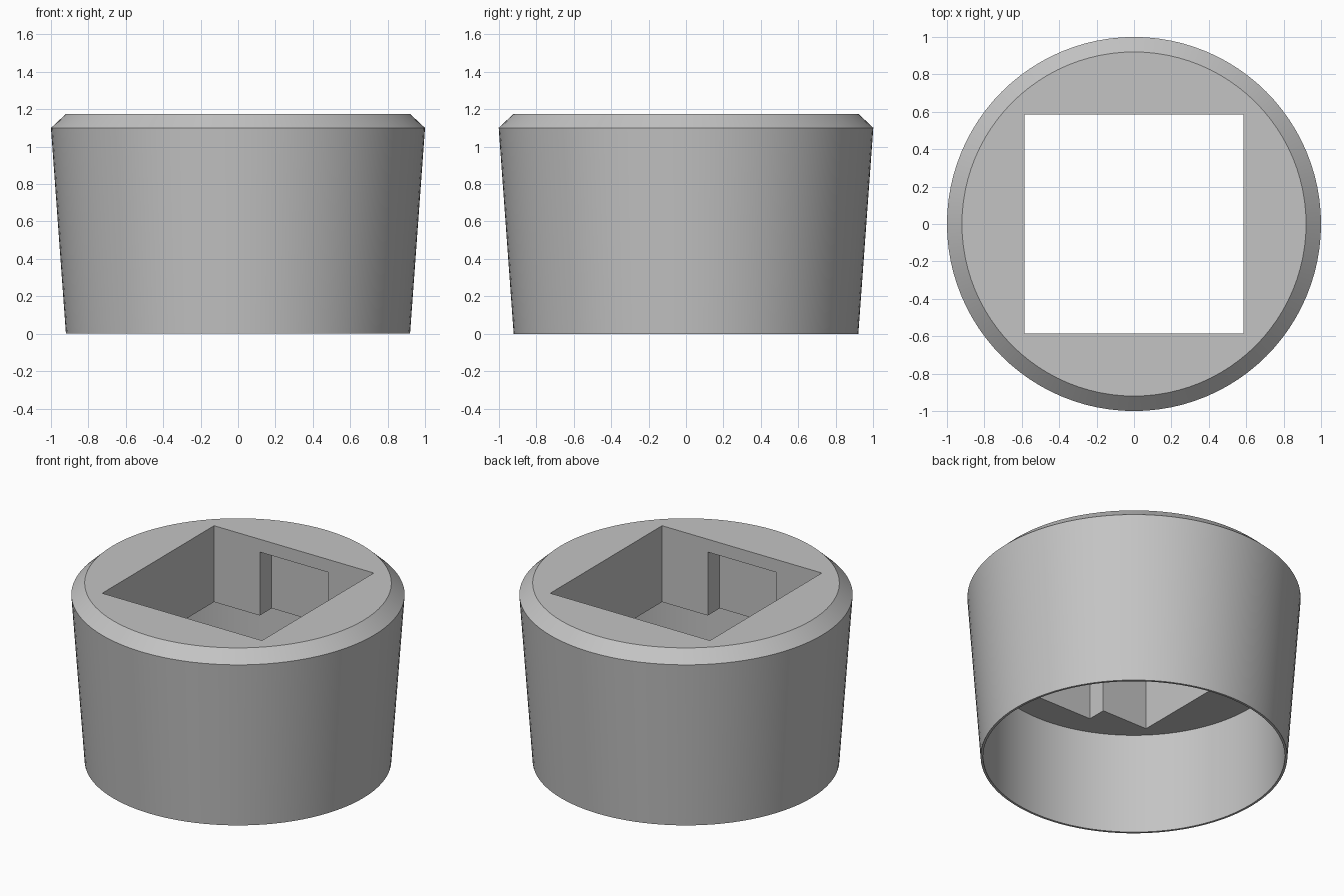
import bpy, bmesh, math

old = bpy.data.objects.get("Cube")
if old:
    bpy.data.objects.remove(old, do_unlink=True)

SEGMENTS = 96
HEIGHT, CEILING = 1.175, 0.67

grey = bpy.data.materials.new("plain grey")
grey.use_nodes = True
colour = (0.55, 0.55, 0.55, 1)
grey.diffuse_color = colour
grey.node_tree.nodes["Principled BSDF"].inputs["Base Color"].default_value = colour


def make_object(name, bm):
    bmesh.ops.recalc_face_normals(bm, faces=bm.faces)
    mesh = bpy.data.meshes.new(name)
    bm.to_mesh(mesh)
    bm.free()
    mesh.materials.append(grey)
    obj = bpy.data.objects.new(name, mesh)
    bpy.context.collection.objects.link(obj)
    return obj


def box_cutter(name, half_x, half_y, low, high):
    bm = bmesh.new()
    bmesh.ops.create_cube(bm, size=2)
    bmesh.ops.scale(bm, vec=(half_x, half_y, (high - low) / 2), verts=bm.verts)
    bmesh.ops.translate(bm, vec=(0, 0, (high + low) / 2), verts=bm.verts)
    obj = make_object(name, bm)
    obj.hide_render = True
    return obj


# Tapered round body with a chamfered top and a straight bore below
profile = [(0, CEILING), (0.905, CEILING), (0.905, 0), (0.92, 0),
           (1, 1.1), (0.92, HEIGHT), (0, HEIGHT)]
bm = bmesh.new()
points = [bm.verts.new((r, 0, z)) for r, z in profile]
edges = [bm.edges.new(pair) for pair in zip(points, points[1:])]
bmesh.ops.spin(bm, geom=points + edges, axis=(0, 0, 1), cent=(0, 0, 0),
               angle=math.tau, steps=SEGMENTS)
bmesh.ops.remove_doubles(bm, verts=bm.verts, dist=0.0005)
centres = [v for v in bm.verts if v.co.xy.length < 0.001]
bmesh.ops.dissolve_verts(bm, verts=centres)
body = make_object("socket_body", bm)

# Square opening, and the hidden notches in its front and back walls
cutters = [box_cutter("square_opening_cutter", 0.585, 0.585, 0.4, 1.4),
           box_cutter("notch_cutter", 0.25, 0.71, 0.35, 1.09)]
bpy.context.view_layer.objects.active = body
body.select_set(True)
for cutter in cutters:
    mod = body.modifiers.new(cutter.name, 'BOOLEAN')
    mod.operation = 'DIFFERENCE'
    mod.solver = 'EXACT'
    mod.object = cutter
    bpy.ops.object.modifier_apply(modifier=mod.name)
    bpy.data.objects.remove(cutter, do_unlink=True)

bpy.ops.object.shade_smooth_by_angle(angle=math.radians(30))
